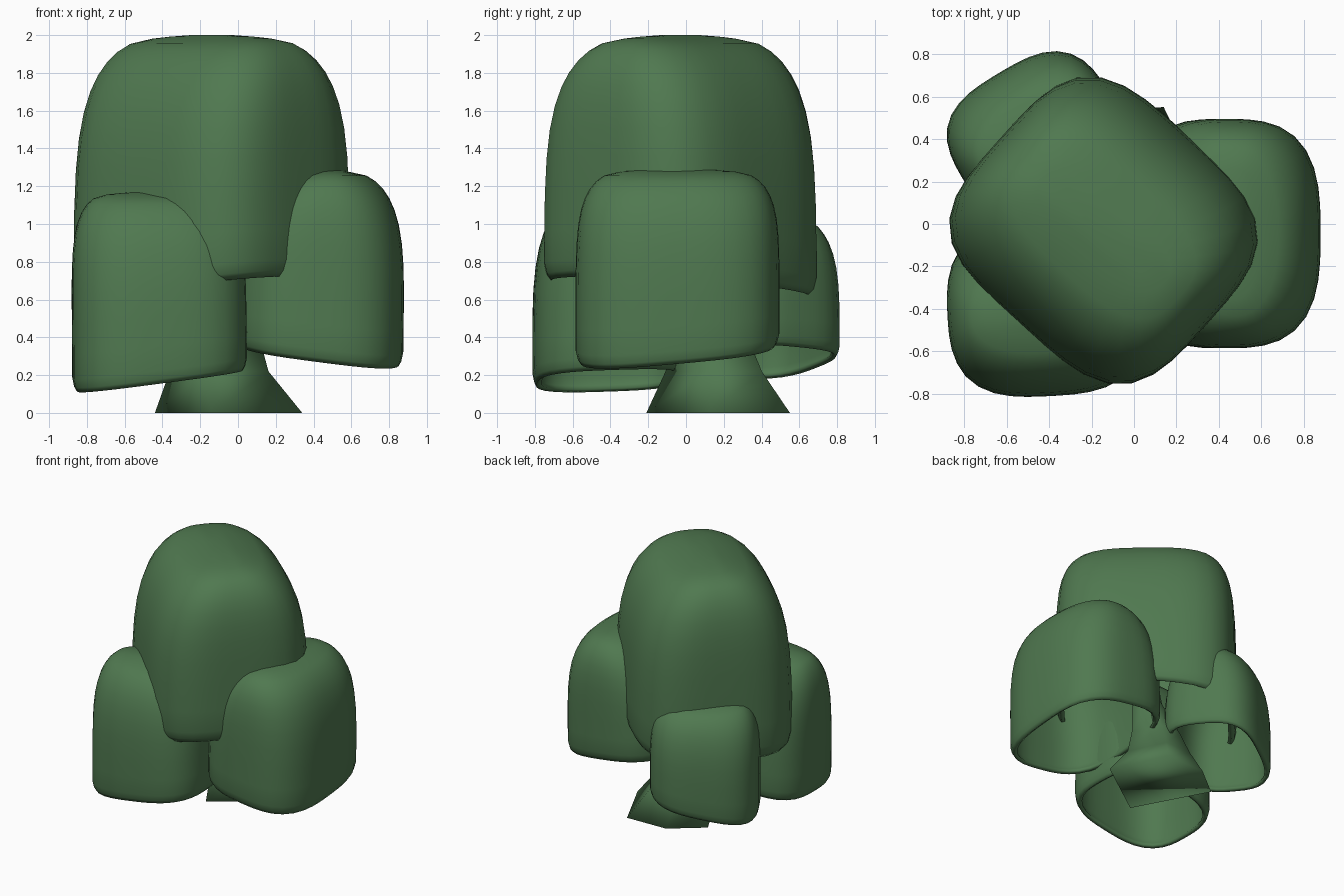
import bpy, bmesh, math

if "Cube" in bpy.data.objects:
    bpy.data.objects.remove(bpy.data.objects["Cube"])

green = bpy.data.materials.new("leaf_green")
green.diffuse_color = (0.08, 0.19, 0.08, 1)
green.use_nodes = True
green.node_tree.nodes["Principled BSDF"].inputs["Base Color"].default_value = green.diffuse_color


def finish(name, bm):
    bmesh.ops.recalc_face_normals(bm, faces=bm.faces)
    mesh = bpy.data.meshes.new(name)
    bm.to_mesh(mesh)
    bm.free()
    mesh.materials.append(green)
    mesh.polygons.foreach_set("use_smooth", [True] * len(mesh.polygons))
    ob = bpy.data.objects.new(name, mesh)
    bpy.context.collection.objects.link(ob)
    return ob


def loft(bm, rings):
    """Bridge consecutive rings of points; returns the vertex rings."""
    vr = [[bm.verts.new(p) for p in r] for r in rings]
    for a, b in zip(vr, vr[1:]):
        n = len(a)
        for i in range(n):
            bm.faces.new((a[i], a[(i + 1) % n], b[(i + 1) % n], b[i]))
    return vr


def clump(name, centre, half, angle, top, rim, lean=(0, 0), n=3.1, segs=40):
    """Hollow rounded box, open below. Local x narrows to the top, local y stays boxy.
    rim = (height, slope in x, slope in y)."""
    ca, sa = math.cos(math.radians(angle)), math.sin(math.radians(angle))
    levels = [0, .025, .07, .2, .35, .5, .62, .72, .8, .86, .91, .95, .98, 1]
    steps = [(t, 1.0) for t in levels] + [(1.008, .7), (1.014, .35)]
    rings = []
    for t, cap in steps:
        k = min(t, 1)
        curl = {0: .95, .025: .98}.get(t, 1.0)
        su = (.25 + .75 * math.sqrt(1 - k ** 4)) * cap * curl
        sv = (.57 + .43 * math.sqrt(1 - k ** 6.5)) * cap * curl
        e = n - .7 * k ** 3          # plan corners get rounder towards the top
        ring = []
        for i in range(segs):
            a = 2 * math.pi * (i + .5) / segs
            c, s = math.cos(a), math.sin(a)
            r = (abs(c) ** e + abs(s) ** e) ** (-1 / e)
            u, v = r * c * half[0] * su, r * s * half[1] * sv
            dx, dy = u * ca - v * sa, u * sa + v * ca
            x = centre[0] + dx + lean[0] * k * k
            y = centre[1] + dy + lean[1] * k * k
            z0 = rim[0] + rim[1] * dx + rim[2] * dy
            ring.append((x, y, z0 + (top / 1.014 - z0 / 1.014) * t))
        rings.append(ring)
    bm = bmesh.new()
    vr = loft(bm, rings)
    bm.faces.new(vr[-1])
    ob = finish(name, bm)
    mod = ob.modifiers.new("wall", 'SOLIDIFY')
    mod.thickness = .03
    mod.offset = -1
    return ob


# Foliage clumps
clump("top_foliage", (-.14, -.03), (.595, .655), 48, 2.0, (.66, .1, -.05), n=3.6)
clump("right_foliage", (.425, -.045), (.45, .54), 0, 1.29, (.315, -.13, .09), lean=(.05, 0), n=3.0)
clump("front_left_foliage", (-.415, -.40), (.41, .46), 93, 1.17, (.17, .13, .04), lean=(-.02, -.02), n=3.0)
clump("back_left_foliage", (-.455, .405), (.355, .40), 121, 1.06, (.27, .22, .03), lean=(-.01, .01), n=3.0)

# Flared faceted trunk
base = [(-.14, -.21), (.34, .13), (.14, .55), (-.2, .54), (-.44, .35)]
cx, cy = -.05, .19
rings = []
for z, s, ox, oy in [(0, 1, 0, 0), (.22, .67, -.05, -.03), (.4, .52, -.04, -.05),
                     (.7, .3, .01, -.1), (1.0, .26, .03, -.13)]:
    rings.append([(cx + ox + (x - cx) * s, cy + oy + (y - cy) * s, z) for x, y in base])
bm = bmesh.new()
vr = loft(bm, rings)
bm.faces.new(vr[0])
bm.faces.new(vr[-1])
finish("trunk", bm)
